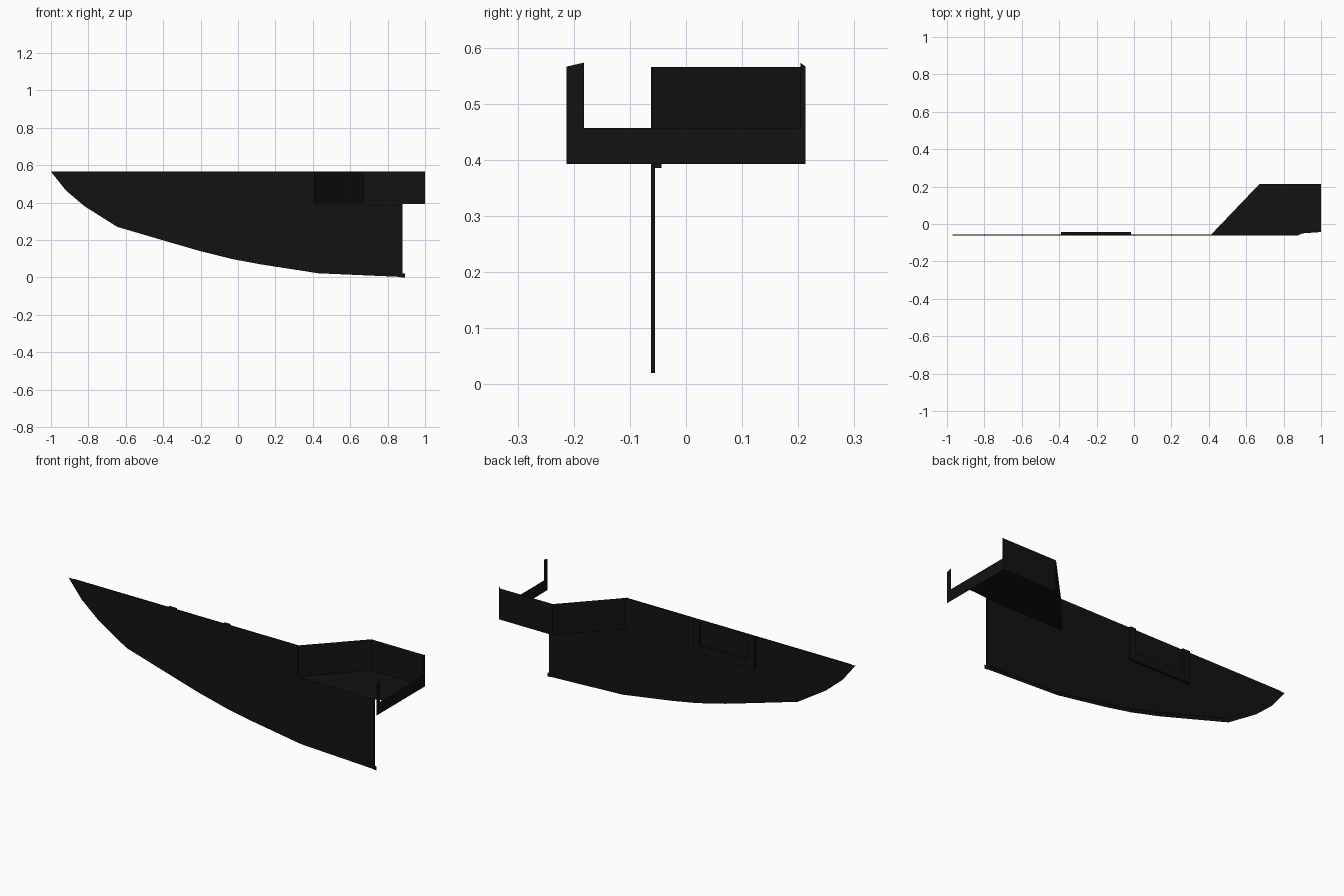
import bpy, bmesh
from mathutils import Vector

if "Cube" in bpy.data.objects:
    bpy.data.objects.remove(bpy.data.objects["Cube"])

mat = bpy.data.materials.new("black_panel")
mat.diffuse_color = (0.006, 0.006, 0.006, 1)
mat.use_nodes = True
mat.node_tree.nodes["Principled BSDF"].inputs["Base Color"].default_value = mat.diffuse_color


def sheet(name, polys, thick=None):
    """Flat polygons, optionally extruded along the thick vector."""
    bm = bmesh.new()
    for pts in polys:
        f = bm.faces.new([bm.verts.new(p) for p in pts])
        if thick:
            ext = bmesh.ops.extrude_face_region(bm, geom=[f], use_keep_orig=True)
            moved = [g for g in ext["geom"] if isinstance(g, bmesh.types.BMVert)]
            bmesh.ops.translate(bm, verts=moved, vec=Vector(thick))
    bmesh.ops.remove_doubles(bm, verts=bm.verts, dist=0.0005)
    bmesh.ops.recalc_face_normals(bm, faces=bm.faces)
    me = bpy.data.meshes.new(name)
    bm.to_mesh(me)
    bm.free()
    me.materials.append(mat)
    ob = bpy.data.objects.new(name, me)
    bpy.context.collection.objects.link(ob)
    return ob


Y0, Y1 = -0.0625, -0.0555      # faces of the main panel
TOP, DECK = 0.565, 0.392

# curved lower edge of the main panel, bow to stern
edge = [(-1, TOP), (-.92, .465), (-.82, .38), (-.645, .27), (-.4, .198),
        (-.2, .14), (-.03, .098), (.12, .07), (.43, .022), (.885, .002)]
inner = [(x + .03 * (1 - i / 9), z + .016 if i else TOP)
         for i, (x, z) in enumerate(edge)]
inner[-1] = (.88, .02)

# main panel, with the stern step under the deck
outline = inner + [(.88, DECK), (.41, DECK), (.41, TOP)]
sheet("main_panel", [[(x, Y0, z) for x, z in outline]], (0, Y1 - Y0, 0))

# thin lip that follows the lower edge
ym = (Y0 + Y1) / 2
sheet("edge_lip", [[(a[0], ym, a[1]), (b[0], ym, b[1]), (d[0], ym, d[1]), (c[0], ym, c[1])]
                   for a, b, c, d in zip(edge, edge[1:], inner, inner[1:])])
sheet("stern_nub", [[(.875, ym, 0), (.892, ym, 0), (.892, ym, .022), (.875, ym, .022)]])

# U-shaped frame raised on the back of the panel
frame = [(-.39, TOP), (-.39, .385), (-.015, .385), (-.015, TOP),
         (-.05, TOP), (-.05, .43), (-.345, .43), (-.345, TOP)]
sheet("back_frame", [[(x, Y1, z) for x, z in frame]], (0, .012, 0))

# recessed deck and its walls
plan = [(.41, -.059), (.67, .213), (1, .213)]
sheet("deck_floor", [[(x, y, DECK) for x, y in plan + [(1, -.043), (.9, -.05), (.88, -.059)]]])
sheet("deck_walls", [[(*a, DECK), (*b, DECK), (*b, TOP), (*a, TOP)]
                     for a, b in zip(plan, plan[1:])])

# stern board with a post at each end
board = [(-.213, DECK), (.213, DECK), (.213, .566), (.204, .573), (.204, .457),
         (-.182, .457), (-.182, .573), (-.213, .566)]
sheet("stern_board", [[(1, y, z) for y, z in board]])
